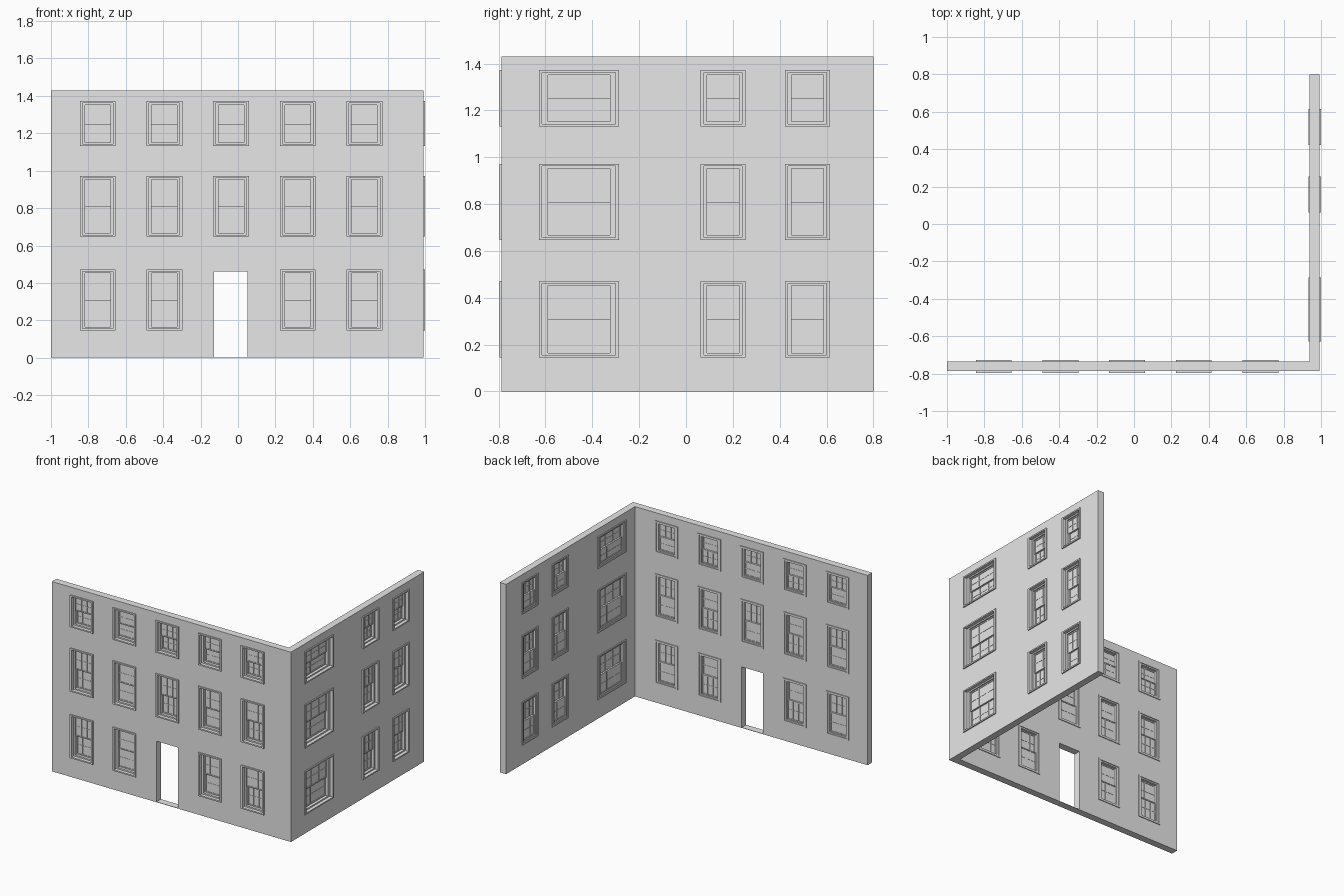
import bpy, bmesh
from mathutils import Vector

cube = bpy.data.objects.get("Cube")
if cube:
    bpy.data.objects.remove(cube, do_unlink=True)

grey = bpy.data.materials.new("light_grey")
grey.use_nodes = True
grey.diffuse_color = (0.8, 0.8, 0.8, 1)
grey.node_tree.nodes["Principled BSDF"].inputs["Base Color"].default_value = (0.8, 0.8, 0.8, 1)

FRONT, RIGHT = -0.787, 0.992     # outer wall faces
THICK, HEIGHT = 0.053, 1.43


def finish(name, bm):
    bmesh.ops.recalc_face_normals(bm, faces=bm.faces)
    mesh = bpy.data.meshes.new(name)
    bm.to_mesh(mesh)
    bm.free()
    mesh.materials.append(grey)
    obj = bpy.data.objects.new(name, mesh)
    bpy.context.collection.objects.link(obj)
    return obj


def place(wall, u, d, z):
    """Position from distance along a wall, depth behind its outer face, height."""
    return Vector((u, FRONT + d, z)) if wall == "front" else Vector((RIGHT - d, u, z))


def box(bm, wall, u0, u1, d0, d1, z0, z1):
    a, b = place(wall, u0, d0, z0), place(wall, u1, d1, z1)
    mid, size = (a + b) / 2, b - a
    for v in bmesh.ops.create_cube(bm, size=1)["verts"]:
        v.co = Vector([mid[i] + v.co[i] * abs(size[i]) for i in range(3)])


def ring(bm, wall, u0, u1, d0, d1, z0, z1, side, rail):
    """Rectangular frame; side and rail are its widths inside the outline."""
    box(bm, wall, u0, u0 + side, d0, d1, z0, z1)
    box(bm, wall, u1 - side, u1, d0, d1, z0, z1)
    box(bm, wall, u0 + side, u1 - side, d0, d1, z0, z0 + rail)
    box(bm, wall, u0 + side, u1 - side, d0, d1, z1 - rail, z1)


def sash(bm, wall, u0, u1, d, z0, z1):
    """Three by two panes with glazing bars."""
    ring(bm, wall, u0, u1, d, d + 0.009, z0, z1, 0.007, 0.008)
    box(bm, wall, u0, u1, d + 0.004, d + 0.005, z0, z1)
    for i in (1, 2):
        u = u0 + (u1 - u0) * i / 3
        box(bm, wall, u - 0.002, u + 0.002, d + 0.001, d + 0.008, z0, z1)
    z = (z0 + z1) / 2
    box(bm, wall, u0, u1, d + 0.002, d + 0.007, z - 0.002, z + 0.002)


def window(name, wall, u, half, z0, z1):
    # Casings stand proud of both wall faces
    bm = bmesh.new()
    for d0, d1 in ((-0.009, 0.001), (THICK - 0.001, THICK + 0.006)):
        ring(bm, wall, u - half - 0.014, u + half + 0.014, d0, d1,
             z0 - 0.01, z1 + 0.01, 0.014, 0.01)
    finish(name + "_casing", bm)
    # Jamb set back in the opening
    jamb = 0.014 if half < 0.1 else 0.024
    bm = bmesh.new()
    ring(bm, wall, u - half, u + half, 0.016, THICK, z0, z1, jamb, 0.01)
    finish(name + "_jamb", bm)
    # Upper sash outside, lower sash inside
    mid = (z0 + z1) / 2
    a, b = u - half + jamb, u + half - jamb
    bm = bmesh.new()
    sash(bm, wall, a, b, 0.026, mid - 0.004, z1 - 0.01)
    sash(bm, wall, a, b, 0.036, z0 + 0.01, mid + 0.004)
    finish(name + "_sashes", bm)


# Window and door openings
rows = [("ground", 0.155, 0.462), ("middle", 0.657, 0.962), ("top", 1.142, 1.362)]
bays = [("front", -0.75 + 0.3565 * i, 0.082) for i in range(5)]
bays += [("side", -0.457, 0.157), ("side", 0.158, 0.082), ("side", 0.518, 0.082)]
DOOR = (-0.128, 0.05)

cut = bmesh.new()
box(cut, "front", *DOOR, -0.1, 0.15, -0.1, 0.46)
for n, (wall, u, half) in enumerate(bays):
    for floor, z0, z1 in rows:
        if n == 2 and floor == "ground":
            continue
        box(cut, wall, u - half, u + half, -0.1, 0.15, z0, z1)
        window(f"{wall}_{floor}_window_{n + 1}", wall, u, half, z0, z1)
cutter = finish("opening_cutter", cut)
cutter.hide_render = True

# L-shaped wall extruded from its plan
bm = bmesh.new()
back, inner = FRONT + THICK, RIGHT - THICK
plan = [(-1, FRONT), (RIGHT, FRONT), (RIGHT, 0.8), (inner, 0.8), (inner, back), (-1, back)]
face = bm.faces.new([bm.verts.new((x, y, 0)) for x, y in plan])
top = bmesh.ops.extrude_face_region(bm, geom=[face])["geom"]
bmesh.ops.translate(bm, vec=(0, 0, HEIGHT),
                    verts=[v for v in top if isinstance(v, bmesh.types.BMVert)])
walls = finish("corner_walls", bm)
mod = walls.modifiers.new("openings", 'BOOLEAN')
mod.operation, mod.solver, mod.object = 'DIFFERENCE', 'EXACT', cutter
bpy.context.view_layer.objects.active = walls
bpy.ops.object.modifier_apply(modifier=mod.name)
bpy.data.objects.remove(cutter, do_unlink=True)

# Flat door threshold
bm = bmesh.new()
box(bm, "front", *DOOR, 0, THICK, 0, 0.003)
finish("door_threshold", bm)
